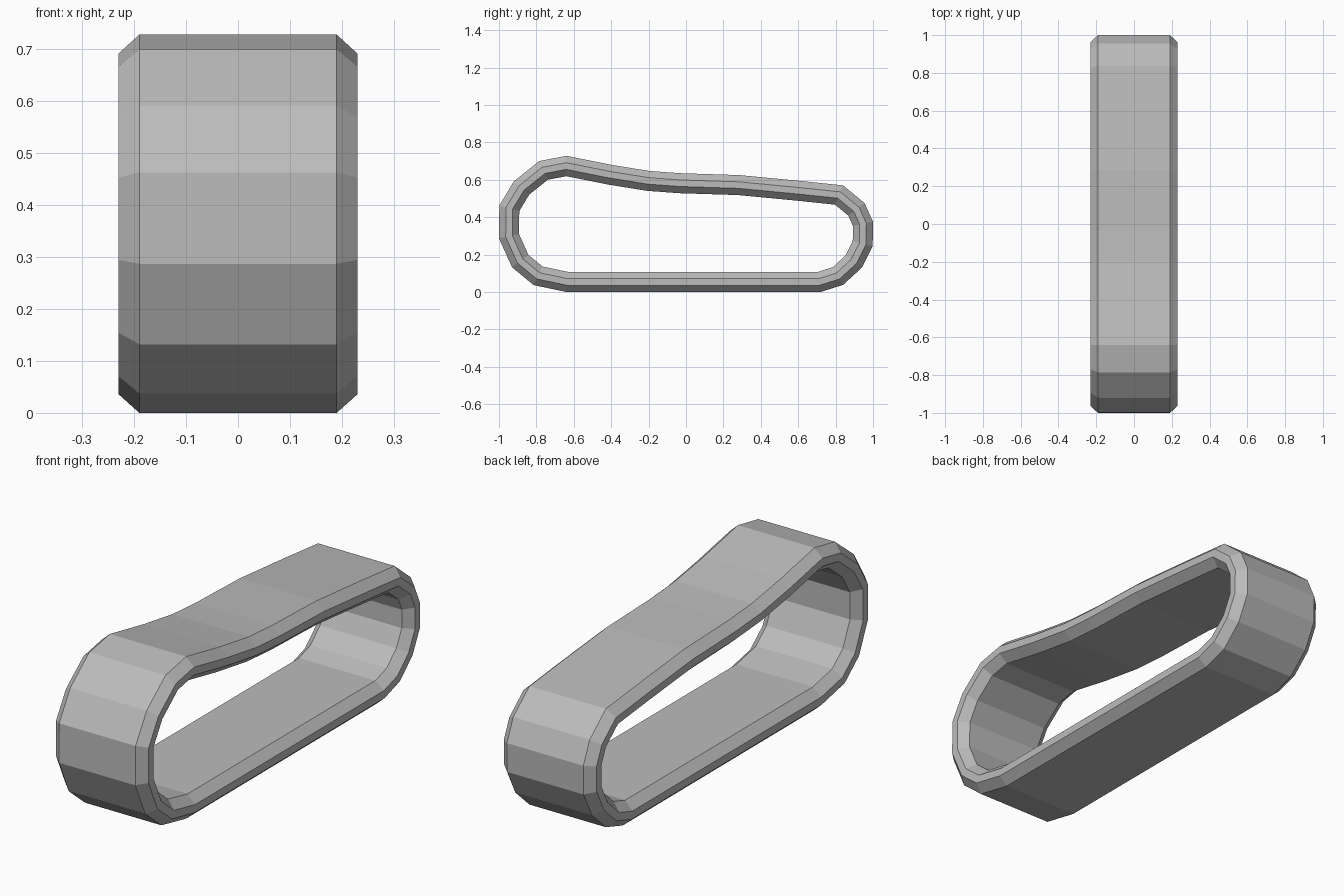
import bpy, bmesh
from mathutils import Vector

if "Cube" in bpy.data.objects:
    bpy.data.objects.remove(bpy.data.objects["Cube"])

# Outer outline of the band in the y-z plane, clockwise from the lower front
OUTLINE = [
    (-0.64, 0.0), (-0.815, 0.037), (-0.93, 0.132), (-1.0, 0.287), (-0.998, 0.463),
    (-0.92, 0.592), (-0.785, 0.70), (-0.64, 0.728), (-0.40, 0.68), (-0.195, 0.647),
    (-0.03, 0.635), (0.285, 0.625), (0.60, 0.595), (0.84, 0.57), (0.955, 0.475),
    (1.0, 0.375), (0.998, 0.245), (0.94, 0.13), (0.84, 0.038), (0.72, 0.0)]

# Bevelled cross-section of the band: (x, inward depth)
SECTION = [(-0.19, 0.0), (0.19, 0.0), (0.23, 0.036), (0.23, 0.071),
           (0.19, 0.107), (-0.19, 0.107), (-0.23, 0.071), (-0.23, 0.036)]


def inset(points, depth):
    """Offset a closed clockwise outline inward with mitred corners."""
    pts = [Vector(p) for p in points]
    result = []
    for i, p in enumerate(pts):
        a = (p - pts[i - 1]).normalized()
        b = (pts[(i + 1) % len(pts)] - p).normalized()
        na, nb = Vector((a.y, -a.x)), Vector((b.y, -b.x))
        result.append(p + (na + nb) * depth / (1 + na.dot(nb)))
    return result


rubber = bpy.data.materials.new("grey rubber")
rubber.diffuse_color = (0.5, 0.5, 0.5, 1)
rubber.use_nodes = True
rubber.node_tree.nodes["Principled BSDF"].inputs["Base Color"].default_value = rubber.diffuse_color

# Track band: one loop per section point, bridged into a closed ring
bm = bmesh.new()
loops = [[bm.verts.new((x, p.x, p.y)) for p in inset(OUTLINE, d)] for x, d in SECTION]
n = len(OUTLINE)
for k, loop in enumerate(loops):
    other = loops[(k + 1) % len(loops)]
    for i in range(n):
        j = (i + 1) % n
        bm.faces.new((loop[i], other[i], other[j], loop[j]))
bmesh.ops.recalc_face_normals(bm, faces=bm.faces)
mesh = bpy.data.meshes.new("track_band")
bm.to_mesh(mesh)
bm.free()
mesh.materials.append(rubber)
bpy.context.collection.objects.link(bpy.data.objects.new("track_band", mesh))
